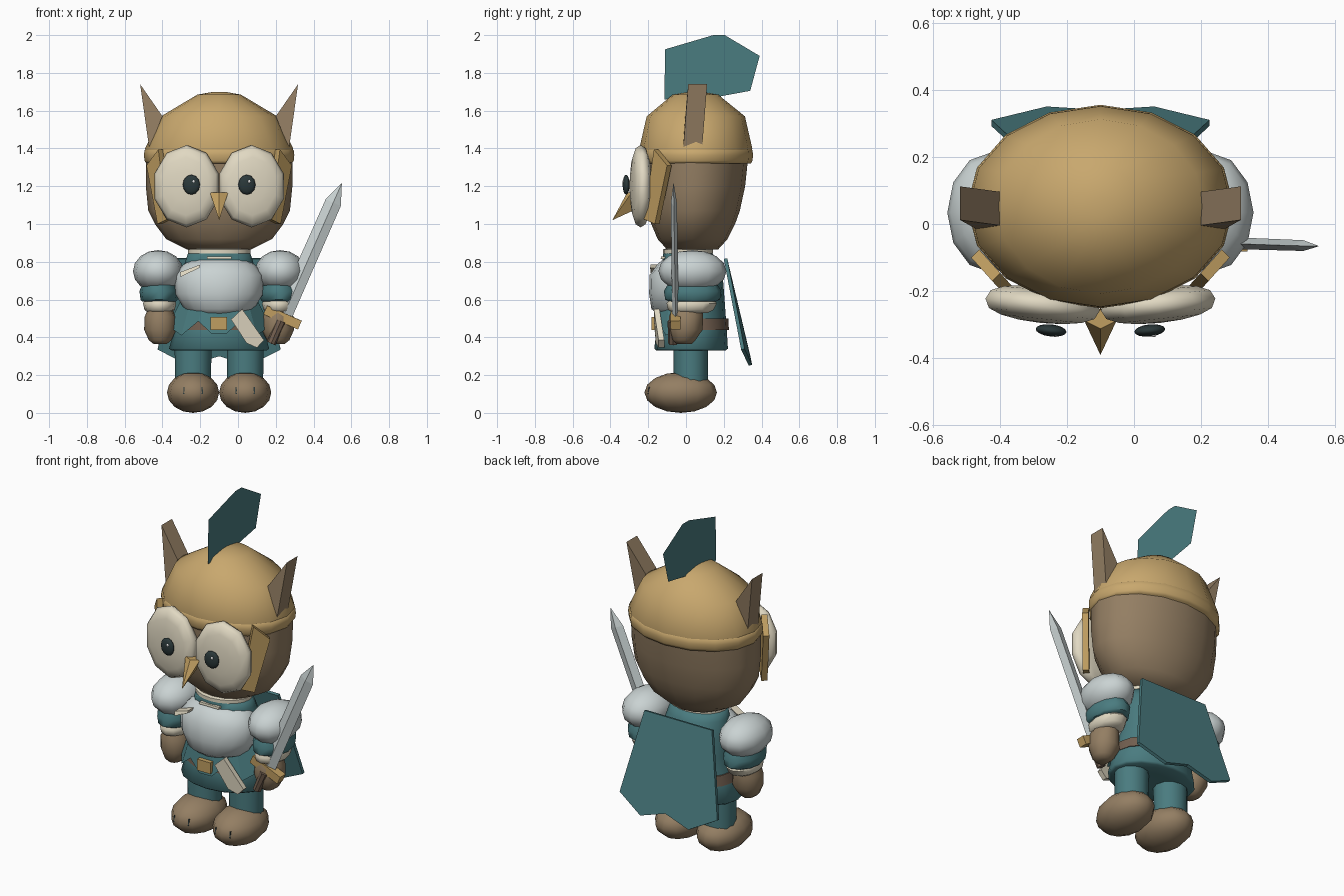
import bpy, bmesh, math
from mathutils import Matrix

if "Cube" in bpy.data.objects:
    bpy.data.objects.remove(bpy.data.objects["Cube"])

CX = -0.1  # the body's mirror plane


def mat(name, r, g, b):
    m = bpy.data.materials.new(name)
    m.diffuse_color = (r, g, b, 1)
    m.use_nodes = True
    m.node_tree.nodes["Principled BSDF"].inputs["Base Color"].default_value = m.diffuse_color
    return m


TAN = mat("helmet_tan", .58, .39, .155)
GOLD = mat("gold", .53, .345, .12)
BROWN = mat("feather_brown", .295, .21, .125)
DARKBROWN = mat("leather", .17, .115, .08)
TEAL = mat("teal_cloth", .068, .20, .215)
STEEL = mat("steel", .59, .65, .65)
CREAM = mat("cream", .75, .69, .54)
BLACK = mat("dark", .024, .04, .042)
WHITE = mat("glint", .9, .9, .9)


def finish(name, bm, material, smooth=0):
    bmesh.ops.recalc_face_normals(bm, faces=bm.faces)
    me = bpy.data.meshes.new(name)
    bm.to_mesh(me)
    bm.free()
    me.materials.append(material)
    if smooth:
        for p in me.polygons:
            p.use_smooth = True
        me.set_sharp_from_angle(angle=math.radians(smooth))
    ob = bpy.data.objects.new(name, me)
    bpy.context.collection.objects.link(ob)
    return ob


def ball(name, c, r, material, turn=None, seg=12, rings=8, puff=1):
    """Ellipsoid, x given from the mirror plane; with turn its pole faces front and puff < 1 fattens the rim."""
    bm = bmesh.new()
    bmesh.ops.create_uvsphere(bm, u_segments=seg, v_segments=rings, radius=1)
    for v in bm.verts:
        v.co.z = math.copysign(abs(v.co.z) ** puff, v.co.z) if abs(v.co.z) > 1e-4 else 0
    m = Matrix.Translation((c[0] + CX, c[1], c[2]))
    if turn is not None:
        m = m @ Matrix.Rotation(turn, 4, 'Z')
    m = m @ Matrix.Diagonal((*r, 1))
    if turn is not None:
        m = m @ Matrix.Rotation(math.pi / 2, 4, 'X')
    bmesh.ops.transform(bm, matrix=m, verts=bm.verts)
    return finish(name, bm, material, 70)


def loft(name, rings, material, n=16, cx=0, smooth=50):
    """Stack of ellipses (z, rx, ry, cy), capped at both ends."""
    bm = bmesh.new()
    loops = [[bm.verts.new((CX + cx + rx * math.cos(2 * math.pi * i / n),
                            cy + ry * math.sin(2 * math.pi * i / n), z)) for i in range(n)]
             for z, rx, ry, cy in rings]
    for a, b in zip(loops, loops[1:]):
        for i in range(n):
            j = (i + 1) % n
            bm.faces.new((a[i], a[j], b[j], b[i]))
    bm.faces.new(loops[0])
    bm.faces.new(loops[-1])
    return finish(name, bm, material, smooth)


def plate(name, pts, material, offset=None):
    """Polygon of 3D points (x from the mirror plane), extruded by offset."""
    bm = bmesh.new()
    f = bm.faces.new([bm.verts.new((p[0] + CX, p[1], p[2])) for p in pts])
    if offset:
        g = bmesh.ops.extrude_face_region(bm, geom=[f], use_keep_orig=True)
        vs = [v for v in g["geom"] if isinstance(v, bmesh.types.BMVert)]
        bmesh.ops.translate(bm, verts=vs, vec=offset)
    return finish(name, bm, material)


# head and helmet
loft("head", [(.865, .17, .135, .035), (.92, .28, .185, .035), (1.0, .34, .222, .038), (1.07, .375, .245, .04),
              (1.2, .388, .268, .045), (1.36, .388, .28, .05)], BROWN, smooth=70)
loft("helmet_dome", [(1.345, .382, .29, .052), (1.40, .392, .299, .052), (1.57, .308, .260, .052),
                     (1.685, .115, .12, .05), (1.70, .03, .03, .05)], TAN, smooth=80)
loft("helmet_rim", [(1.32, .385, .292, .052), (1.335, .395, .30, .052), (1.365, .398, .303, .052),
                    (1.39, .395, .30, .052), (1.40, .38, .29, .052)], TAN, smooth=70)

# flat crest sheet on the helmet
plate("plume", [(-.02, y, z) for y, z in ((-.11, 1.925), (.145, 2), (.205, 2), (.39, 1.89), (.34, 1.705),
                                          (.15, 1.67), (-.115, 1.66))], TEAL)

for s, side in ((-1, "left"), (1, "right")):
    # ear tuft: a triangular wedge
    plate(side + "_ear", [(s * .418, .012, 1.74), (s * .30, -.004, 1.57), (s * .37, -.015, 1.40)],
          BROWN, (0, .1, 0))
    # cheek guard of the helmet
    pts = [(s * (.385 + .9 * (y + .10)), y, z) for y, z in
           ((-.17, 1.395), (-.10, 1.31), (-.165, 1.0), (-.222, 1.025))]
    plate(side + "_cheek_guard", pts, GOLD, (-s * .024, .024, 0))
    # eye disc, pupil and glint
    turn = s * math.radians(6)
    ball(side + "_eye_disc", (s * .172, -.240, 1.20), (.18, .055, .218), CREAM, turn, 10, puff=.75)
    ball(side + "_pupil", (s * .147, -.317, 1.208), (.046, .018, .053), BLACK, turn)
    ball(side + "_glint", (s * .147 + .012, -.331, 1.225), (.008, .006, .009), WHITE, seg=8, rings=6)
    # shoulder, sleeve bands and hand
    ball(side + "_shoulder", (s * .323, .034, .75), (.133, .18, .112), STEEL)
    loft(side + "_sleeve", [(.59, .09, .125, .035), (.60, .098, .145, .035), (.645, .104, .152, .035),
                            (.70, .08, .12, .035)], TEAL, 12, s * .318)
    loft(side + "_cuff", [(.53, .06, .09, .025), (.545, .08, .12, .025), (.58, .088, .133, .03),
                          (.61, .07, .11, .03)], CREAM, 12, s * .315)
    loft(side + "_hand", [(.365, .035, .04, -.01), (.385, .06, .06, -.01), (.44, .085, .088, 0),
                          (.51, .082, .09, 0), (.56, .06, .08, .01)], BROWN, 12, s * .312, 60)
    # leg, foot and claw slits
    loft(side + "_leg", [(.15, .095, .09, .025), (.40, .098, .092, .025)], TEAL, 12, s * .138)
    ball(side + "_foot", (s * .138, -.028, .108), (.138, .192, .108), BROWN)
    for k in (-1, 1):
        x = s * .138 + k * .048
        plate(side + "_claw", [(x - .004, -.203, .10), (x + .004, -.203, .10), (x + .003, -.197, .137),
                               (x - .003, -.197, .137)], BLACK, (0, .03, 0))

# beak: four-sided spike pointing down and forward
bm = bmesh.new()
base = [bm.verts.new((CX + x, y, z)) for x, y, z in
        ((0, -.255, 1.166), (.048, -.288, 1.166), (0, -.25, 1.085), (-.048, -.288, 1.166))]
front = bm.verts.new((CX, -.312, 1.166))
tip = bm.verts.new((CX, -.39, 1.02))
bm.faces.new((base[0], base[1], front, base[3]))
bm.faces.new((base[0], base[1], base[2]))
bm.faces.new((base[0], base[2], base[3]))
for a, b in ((base[1], base[2]), (base[2], base[3]), (base[3], front), (front, base[1])):
    bm.faces.new((a, b, tip))
finish("beak", bm, GOLD)

# tunic, collar and breastplate
loft("tunic", [(.335, .12, .09, .027), (.33, .25, .183, .027), (.34, .265, .195, .027), (.45, .235, .185, .03),
               (.59, .20, .17, .035), (.72, .20, .16, .035), (.80, .18, .145, .02), (.845, .165, .13, .01)],
     TEAL, smooth=80)
loft("collar_trim", [(.84, .15, .12, .01), (.845, .166, .132, .01), (.865, .166, .132, .01),
                     (.87, .15, .12, .01)], CREAM, 20)
plate("collar_stripe", [(-.065, -.134, .815), (.065, -.134, .815), (.065, -.132, .828),
                        (-.065, -.132, .828)], CREAM, (0, .03, 0))
loft("breastplate", [(.515, .11, .10, -.04), (.55, .185, .145, -.038), (.63, .232, .16, -.035),
                     (.73, .234, .158, -.035), (.785, .19, .128, -.025), (.81, .145, .105, -.02)], STEEL, smooth=80)
loft("belt", [(.44, .24, .194, .033), (.50, .228, .19, .034)], DARKBROWN)

# pointed tabs hanging over the front of the belt
bm = bmesh.new()
rows = []
for off, z in ((-.27, .46), (-.2, .41), (-.11, .485), (-.04, .42), (.04, .42), (.11, .485), (.2, .41), (.27, .46)):
    row = []
    for zz, rx, ry in ((.59, .21, .178), (z, .275, .202)):
        c = off / .275
        row.append(bm.verts.new((CX + rx * c, .032 - ry * math.sqrt(1 - c * c), zz)))
    rows.append(row)
for a, b in zip(rows, rows[1:]):
    bm.faces.new((a[0], b[0], b[1], a[1]))
finish("tunic_tabs", bm, TEAL)

plate("buckle", [(-.045, -.182, .44), (.043, -.182, .44), (.043, -.182, .507), (-.045, -.182, .507)],
      GOLD, (0, .03, 0))
plate("hanging_sash", [(.063, -.17, .495), (.122, -.17, .55), (.238, -.145, .385), (.20, -.145, .345),
                       (.145, -.16, .37)], CREAM, (0, .03, 0))
plate("chest_feather", [(-.207, -.165, .745), (-.10, -.187, .785), (-.105, -.19, .768),
                        (-.165, -.187, .742), (-.203, -.172, .72)], CREAM, (0, .05, 0))

# cape with a ragged hem
plate("cape", [(-.225, .20, .815), (.225, .20, .815), (.325, .292, .335), (.16, .332, .25), (0, .322, .30),
               (-.16, .332, .25), (-.325, .292, .335)], TEAL, (0, .018, .004))

# sword, built upright then tilted into the right hand
place = (Matrix.Translation((.236, -.055, .505)) @ Matrix.Rotation(math.radians(23.8), 4, 'Y')
         @ Matrix.Rotation(math.radians(.8), 4, 'X'))


def sword_part(name, loops, material):
    """Loops of (z, half width, half depth, corner count, start angle)."""
    bm = bmesh.new()
    prev = None
    for z, w, d, n, a0 in loops:
        cur = [bm.verts.new((w * math.cos(a0 + 2 * math.pi * i / n), d * math.sin(a0 + 2 * math.pi * i / n), z))
               for i in range(n)]
        if prev:
            for i in range(n):
                j = (i + 1) % n
                bm.faces.new((prev[i], prev[j], cur[j], cur[i]))
        else:
            bm.faces.new(cur)
        prev = cur
    bm.faces.new(prev)
    bmesh.ops.transform(bm, matrix=place, verts=bm.verts)
    finish(name, bm, material)


q = math.sqrt(2)
sword_part("sword_blade", [(0, .046, .018, 4, 0), (.665, .044, .016, 4, 0), (.775, .001, .001, 4, 0)], STEEL)
sword_part("sword_guard", [(-.025, .10 * q, .026 * q, 4, math.pi / 4), (.025, .10 * q, .026 * q, 4, math.pi / 4)], GOLD)
place = place @ Matrix.Translation((0, -.015, 0))
sword_part("sword_grip", [(-.15, .024, .026, 8, 0), (-.02, .028, .028, 8, 0)], DARKBROWN)
